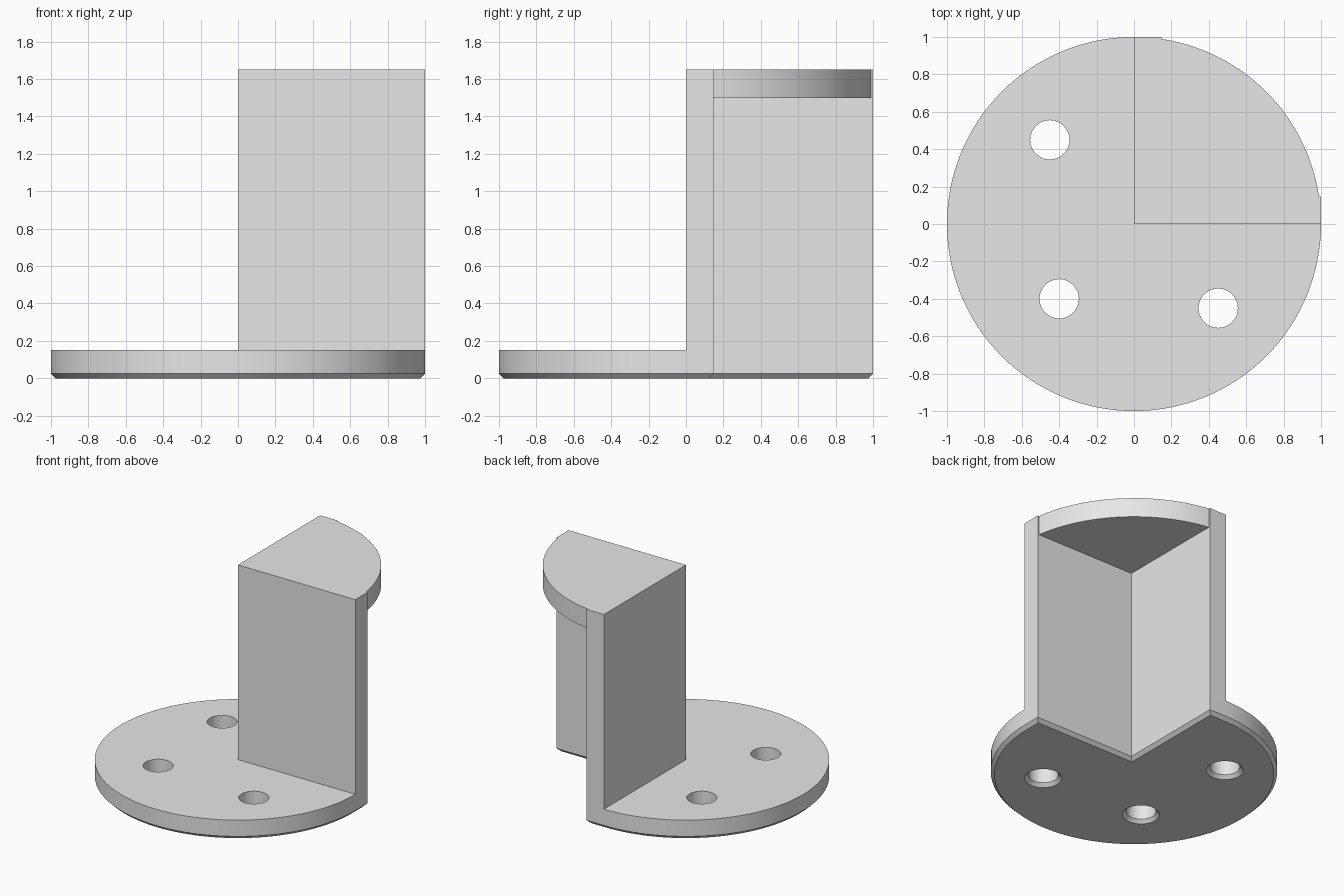
import bpy
import bmesh
from math import asin, cos, sin, pi

cube = bpy.data.objects.get("Cube")
if cube:
    bpy.data.objects.remove(cube, do_unlink=True)

WALL = 0.147      # wall thickness
PLATE = 0.15      # flange and cap thickness
CHAMFER = 0.025
HEIGHT = 1.65
HOLE_RADIUS = 0.105

grey = bpy.data.materials.new("plain grey")
grey.use_nodes = True
grey.diffuse_color = (0.8, 0.8, 0.8, 1)
grey.node_tree.nodes["Principled BSDF"].inputs["Base Color"].default_value = (0.8, 0.8, 0.8, 1)


def arc(radius, start, end, steps, centre=(0, 0)):
    angles = [start + (end - start) * i / steps for i in range(steps + 1)]
    return [(centre[0] + radius * cos(a), centre[1] + radius * sin(a)) for a in angles]


def loft(name, rings):
    """Solid through (height, outline) rings, from the bottom up."""
    bm = bmesh.new()
    loops = [[bm.verts.new((x, y, z)) for x, y in outline] for z, outline in rings]
    for low, high in zip(loops, loops[1:]):
        for i in range(len(low)):
            j = (i + 1) % len(low)
            bm.faces.new((low[i], low[j], high[j], high[i]))
    bm.faces.new(loops[0][::-1])
    bm.faces.new(loops[-1])
    bmesh.ops.recalc_face_normals(bm, faces=bm.faces)
    mesh = bpy.data.meshes.new(name)
    bm.to_mesh(mesh)
    bm.free()
    mesh.materials.append(grey)
    obj = bpy.data.objects.new(name, mesh)
    bpy.context.collection.objects.link(obj)
    return obj


def activate(obj):
    bpy.ops.object.select_all(action='DESELECT')
    obj.select_set(True)
    bpy.context.view_layer.objects.active = obj


def flange_outline(inset):
    """Three-quarter disc with an L-shaped border round the open quarter."""
    r, w = 1 - inset, WALL - inset
    return arc(r, pi / 2, 2 * pi, 96) + [(r, w), (w, w), (w, r)]


# Base flange with a chamfered lower edge
flange = loft("base_flange", [
    (0, flange_outline(CHAMFER)),
    (CHAMFER, flange_outline(0)),
    (PLATE, flange_outline(0)),
])

# Screw holes, countersunk from below
for centre in ((-0.45, 0.45), (-0.4, -0.4), (0.45, -0.45)):
    def circle(radius):
        return arc(radius, 0, 2 * pi, 48, centre)[:-1]

    cutter = loft("hole_cutter", [
        (-CHAMFER, circle(HOLE_RADIUS + 2 * CHAMFER)),
        (CHAMFER, circle(HOLE_RADIUS)),
        (PLATE + 0.1, circle(HOLE_RADIUS)),
    ])
    cutter.hide_render = True
    activate(flange)
    cut = flange.modifiers.new("screw_hole", 'BOOLEAN')
    cut.operation = 'DIFFERENCE'
    cut.solver = 'EXACT'
    cut.object = cutter
    bpy.ops.object.modifier_apply(modifier=cut.name)
    bpy.data.objects.remove(cutter, do_unlink=True)

# Two upright walls meeting in a corner
corner = [(0, 0), (1, 0), (1, WALL), (WALL, WALL), (WALL, 1), (0, 1)]
walls = loft("corner_walls", [(PLATE, corner), (HEIGHT - PLATE, corner)])

# Quarter-disc cap on top of the walls
edge = asin(WALL)
cap_outline = [(0, 0), (1, 0), (1, WALL)] + arc(1, edge, pi / 2 - edge, 28) + [(WALL, 1), (0, 1)]
cap = loft("top_cap", [(HEIGHT - PLATE, cap_outline), (HEIGHT, cap_outline)])

for part in (flange, walls, cap):
    activate(part)
    bpy.ops.object.shade_smooth_by_angle(angle=pi / 6)
